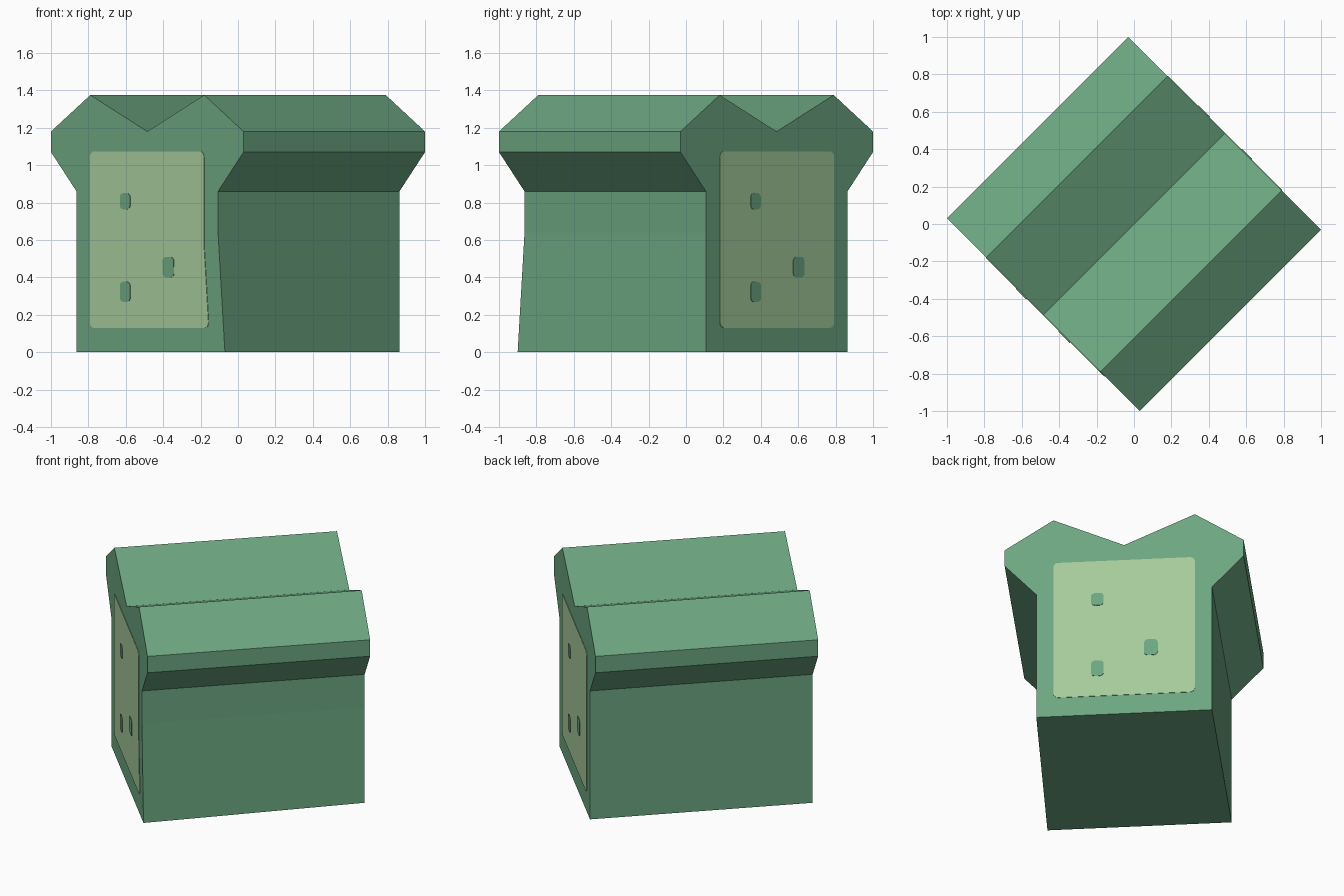
import bpy, bmesh, math

if "Cube" in bpy.data.objects:
    bpy.data.objects.remove(bpy.data.objects["Cube"])

R = math.sqrt(0.5)
HALF = 0.686          # half length along the ridges
WALL = 0.535          # half width of the walls
BEND = 0.052          # one bottom corner is pushed outward
BEND_Z = 0.64


def material(name, rgb):
    m = bpy.data.materials.new(name)
    m.diffuse_color = (*rgb, 1)
    m.use_nodes = True
    m.node_tree.nodes["Principled BSDF"].inputs["Base Color"].default_value = m.diffuse_color
    return m


GREEN = material("green", (0.150, 0.381, 0.216))
PALE = material("pale green", (0.381, 0.597, 0.328))


def place(u, v, z):
    """u runs along the ridges, v across them; both turned 45 degrees."""
    return ((u + v) * R, (u - v) * R, z)


def bend(side, v, z):
    """Sideways shift caused by the pushed corner on the front-left end."""
    if side > 0:
        return v
    return v + BEND * max(0, (v + WALL) / (2 * WALL) - z / BEND_Z)


def prism(name, ring_a, ring_b, mat):
    """Solid between two matching rings of points."""
    bm = bmesh.new()
    a = [bm.verts.new(p) for p in ring_a]
    b = [bm.verts.new(p) for p in ring_b]
    bm.faces.new(a)
    bm.faces.new(b[::-1])
    n = len(a)
    for i in range(n):
        j = (i + 1) % n
        bm.faces.new((a[j], a[i], b[i], b[j]))
    bmesh.ops.recalc_face_normals(bm, faces=bm.faces)
    me = bpy.data.meshes.new(name)
    bm.to_mesh(me)
    bm.free()
    me.materials.append(mat)
    ob = bpy.data.objects.new(name, me)
    bpy.context.collection.objects.link(ob)
    return ob


# Body: half profile with flared eaves and a ridge, mirrored around the valley
half = [(WALL, 0), (WALL, BEND_Z), (WALL, 0.86), (0.728, 1.07),
        (0.728, 1.18), (0.431, 1.375)]
profile = half + [(0, 1.18)] + [(-v, z) for v, z in reversed(half)]
near = [place(-HALF, v + (BEND if i == 0 else 0), z)
        for i, (v, z) in enumerate(profile)]
far = [place(HALF, v, z) for v, z in profile]
prism("body", near, far, GREEN)


def rounded_rect(cx, cz, w, h, r):
    pts = []
    for k, (sx, sz) in enumerate([(1, 1), (-1, 1), (-1, -1), (1, -1)]):
        for s in range(5):
            t = math.radians(90 * k + 22.5 * s)
            pts.append((cx + sx * (w / 2 - r) + r * math.cos(t),
                        cz + sz * (h / 2 - r) + r * math.sin(t)))
    return pts


def plate(name, side, pts, height, mat):
    """Thin plate lying on one end wall."""
    rings = []
    for h in (height, -0.002):
        rings.append([place(side * (HALF + h), bend(side, -side * a, z), z)
                      for a, z in pts])
    prism(name, rings[0], rings[1], mat)


# End panels with three small spots each
spots = [(-0.163, 0.807, 0.078, 0.086), (0.163, 0.455, 0.085, 0.11),
         (-0.163, 0.323, 0.078, 0.108)]
for side, end in ((-1, "front"), (1, "back")):
    outline = rounded_rect(0, 0.602, 0.862, 0.944, 0.03)
    outline.append((0.431, 0.58))      # kink of the bent edge
    plate(end + "_panel", side, outline, 0.003, PALE)
    for i, (a, z, w, h) in enumerate(spots):
        plate(f"{end}_spot_{i + 1}", side,
              rounded_rect(a, z, w, h, 0.025), 0.006, GREEN)
